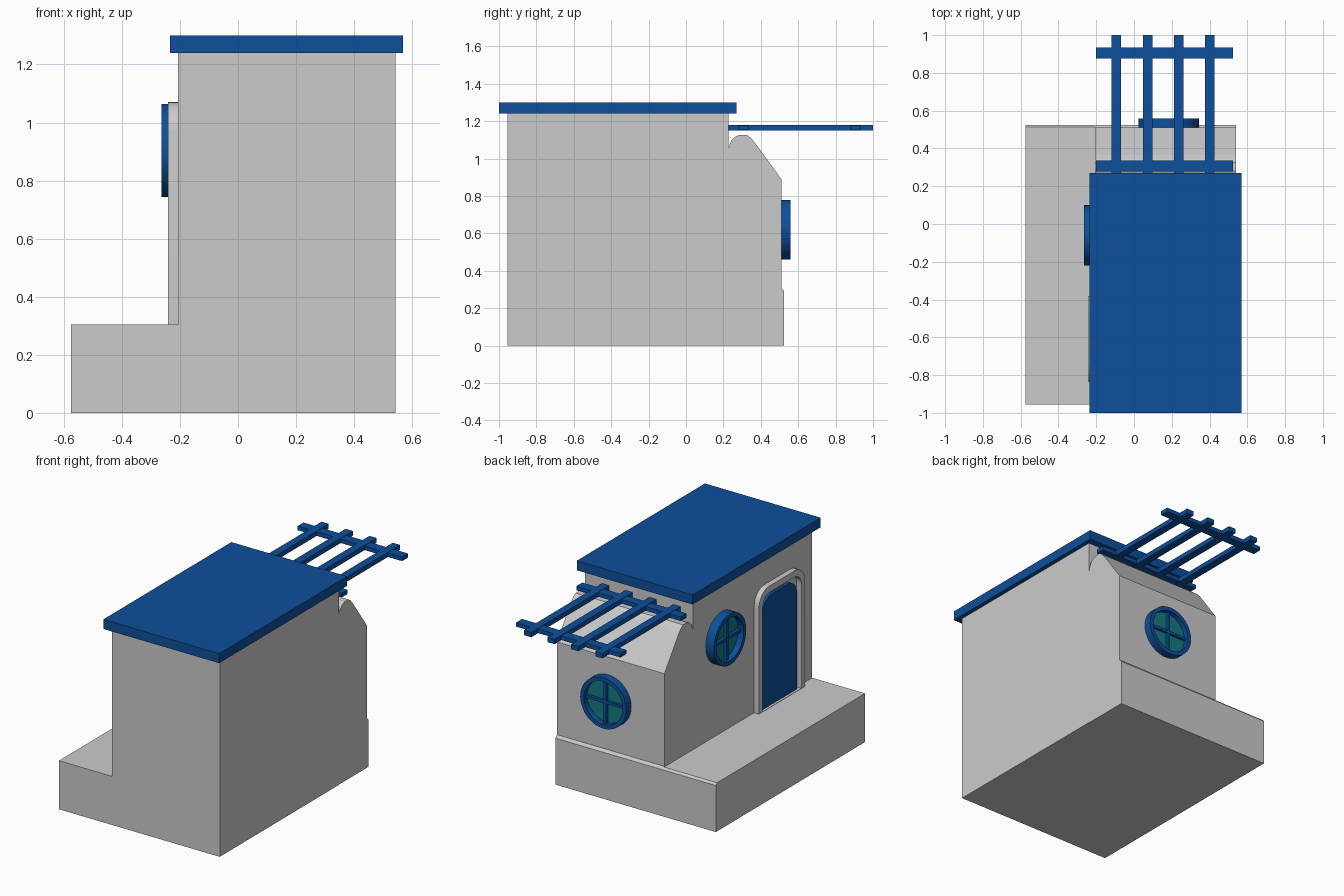
import bpy, bmesh, math

if "Cube" in bpy.data.objects:
    bpy.data.objects.remove(bpy.data.objects["Cube"])


def material(name, rgb):
    m = bpy.data.materials.new(name)
    m.diffuse_color = (*rgb, 1)
    m.use_nodes = True
    m.node_tree.nodes["Principled BSDF"].inputs["Base Color"].default_value = m.diffuse_color
    return m


BLUE = material("blue_paint", (0.004, 0.08, 0.33))
TEAL = material("teal_glass", (0.006, 0.2, 0.22))


def place(axis, a, b, d):
    # profile point (a, b) at depth d along the extrusion axis
    return {"x": (d, a, b), "y": (a, d, b), "z": (a, b, d)}[axis]


def finish(name, bm, mat, smooth):
    bmesh.ops.recalc_face_normals(bm, faces=bm.faces)
    me = bpy.data.meshes.new(name)
    bm.to_mesh(me)
    bm.free()
    ob = bpy.data.objects.new(name, me)
    bpy.context.collection.objects.link(ob)
    if mat:
        me.materials.append(mat)
    if smooth:
        bpy.ops.object.select_all(action="DESELECT")
        ob.select_set(True)
        bpy.context.view_layer.objects.active = ob
        bpy.ops.object.shade_smooth_by_angle(angle=math.radians(30))
    return ob


def prism(name, axis, pts, d0, d1, mat=None, smooth=False):
    bm = bmesh.new()
    lo, hi = [[bm.verts.new(place(axis, a, b, d)) for a, b in pts] for d in (d0, d1)]
    bm.faces.new(lo)
    bm.faces.new(hi)
    n = len(pts)
    for i in range(n):
        j = (i + 1) % n
        bm.faces.new((lo[i], lo[j], hi[j], hi[i]))
    return finish(name, bm, mat, smooth)


def band(name, axis, outer, inner, d0, d1, mat=None):
    # solid strip between two matching closed outlines
    bm = bmesh.new()
    rows = [[bm.verts.new(place(axis, a, b, d)) for a, b in pts]
            for pts, d in ((outer, d0), (outer, d1), (inner, d1), (inner, d0))]
    n = len(outer)
    for k in range(4):
        p, q = rows[k], rows[(k + 1) % 4]
        for i in range(n):
            j = (i + 1) % n
            bm.faces.new((p[i], p[j], q[j], q[i]))
    return finish(name, bm, mat, True)


def rect(a0, a1, b0, b1):
    return [(a0, b0), (a1, b0), (a1, b1), (a0, b1)]


def circle(ca, cb, r, n=40):
    return [(ca + r * math.cos(2 * math.pi * i / n),
             cb + r * math.sin(2 * math.pi * i / n)) for i in range(n)]


def arch(ca, half, bottom, top, r, n=8):
    # door outline with rounded upper corners
    pts = [(ca - half, bottom), (ca + half, bottom)]
    for side, start in ((1, 0), (-1, math.pi / 2)):
        for i in range(n + 1):
            t = start + i * math.pi / 2 / n
            pts.append((ca + side * (half - r) + r * math.cos(t), top - r + r * math.sin(t)))
    return pts


L, W, R, STEP = -0.575, -0.207, 0.542, 0.305

# Main house with the side terrace, as one L-shaped block
prism("house_body", "y", [(L, 0), (R, 0), (R, 1.24), (W, 1.24), (W, STEP), (L, STEP)],
      -0.955, 0.226)

# Rear annex with a rounded, sloping top and a chamfered plinth
foot = [(0.226, 0), (0.525, 0), (0.525, 0.292)]
prism("rear_annex", "x", foot + [(0.51, 0.308), (0.51, 0.89), (0.365, 1.09), (0.345, 1.112),
      (0.325, 1.126), (0.285, 1.126), (0.26, 1.115), (0.24, 1.095), (0.226, 1.05)], W, R - 0.002)
prism("rear_terrace", "x", foot + [(0.513, STEP), (0.226, STEP)], L, W)

# Flat roof slab
prism("roof_slab", "z", rect(-0.235, 0.569, -1.0, 0.27), 1.24, 1.30, BLUE)

# Door frame and door
band("door_frame", "x", arch(-0.608, 0.228, STEP, 1.07, 0.1),
     arch(-0.608, 0.192, STEP + 0.002, 1.03, 0.07), W, -0.241)
prism("door_panel", "x", arch(-0.608, 0.17, STEP, 1.0, 0.09), W, -0.226, BLUE, True)


# Round windows with a cross of glazing bars
def window(name, axis, ca, cb, wall, out):
    band(name + "_ring", axis, circle(ca, cb, 0.16), circle(ca, cb, 0.134),
         wall, wall + out * 0.052, BLUE)
    prism(name + "_glass", axis, circle(ca, cb, 0.138), wall, wall + out * 0.018, TEAL)
    for part, w, h in (("upright", 0.009, 0.137), ("crossbar", 0.137, 0.009)):
        prism(f"{name}_{part}", axis, rect(ca - w, ca + w, cb - h, cb + h),
              wall, wall + out * (0.036 if w < h else 0.035), BLUE)


window("side_window", "x", -0.06, 0.903, W, -1.1)
window("rear_window", "y", 0.183, 0.62, 0.51, 0.95)

# Pergola over the annex
for i, x in enumerate((-0.095, 0.072, 0.238, 0.4)):
    prism(f"pergola_rafter_{i + 1}", "z", rect(x - 0.025, x + 0.025, 0.226, 1.0), 1.15, 1.18, BLUE)
for name, y in (("inner", 0.308), ("outer", 0.906)):
    prism(f"pergola_{name}_beam", "z", rect(-0.2, 0.525, y - 0.029, y + 0.029), 1.152, 1.178, BLUE)
